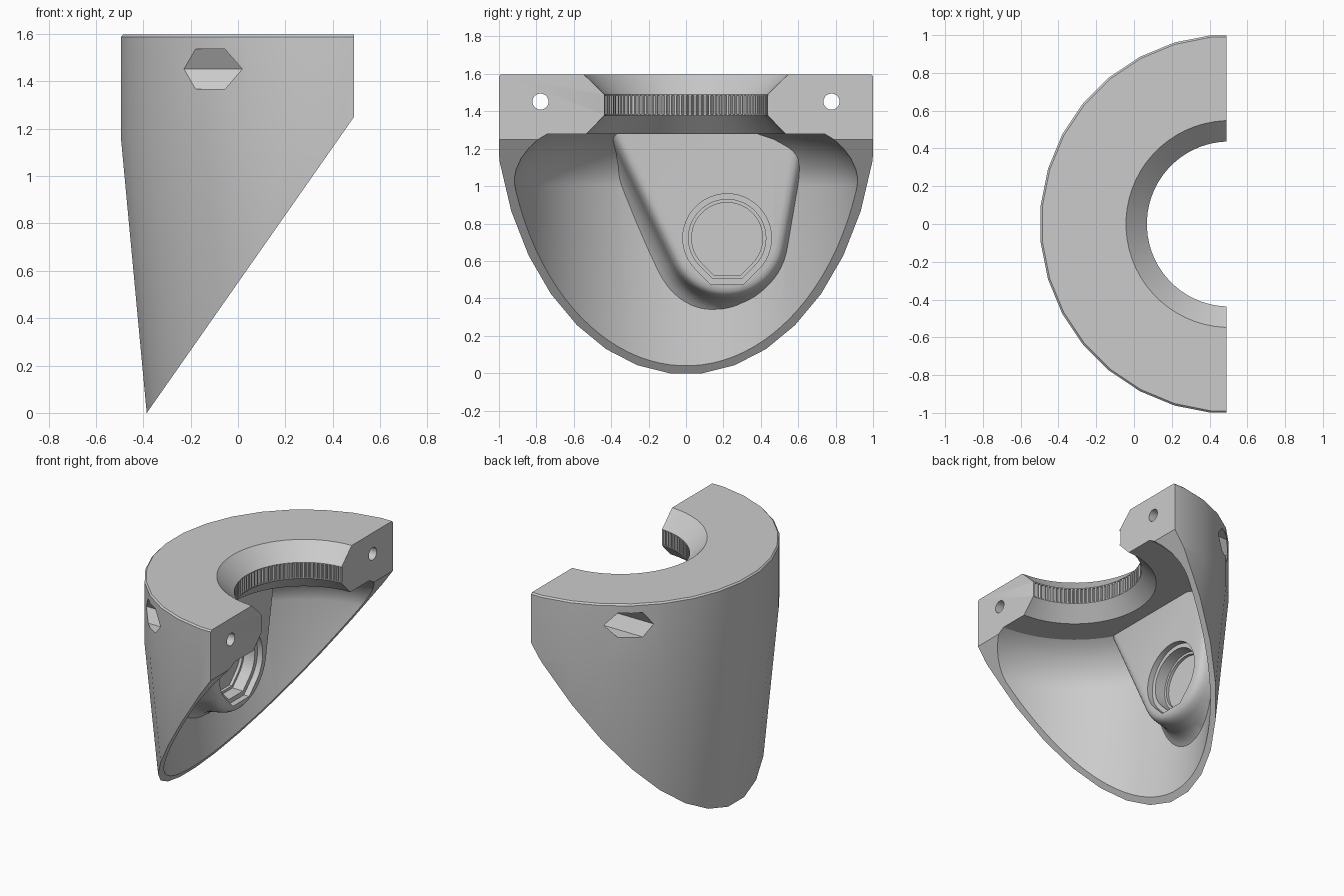
import bpy, bmesh
from math import sin, cos, pi, radians
from mathutils import Vector

if "Cube" in bpy.data.objects:
    bpy.data.objects.remove(bpy.data.objects["Cube"])

CX = 0.505  # axis of the half ring


def loft(name, rings):
    """Closed solid through a list of equal-length point rings."""
    bm = bmesh.new()
    vs = [[bm.verts.new(p) for p in ring] for ring in rings]
    n = len(vs[0])
    for a, b in zip(vs, vs[1:]):
        for i in range(n):
            bm.faces.new((a[i], a[(i + 1) % n], b[(i + 1) % n], b[i]))
    bm.faces.new(vs[0])
    bm.faces.new(vs[-1])
    bmesh.ops.recalc_face_normals(bm, faces=bm.faces)
    me = bpy.data.meshes.new(name)
    bm.to_mesh(me)
    bm.free()
    ob = bpy.data.objects.new(name, me)
    bpy.context.collection.objects.link(ob)
    return ob


def revolve(name, profile, n):
    ang = [2 * pi * (i + 0.5) / n for i in range(n)]
    return loft(name, [[(CX + r * cos(a), r * sin(a), z) for a in ang] for r, z in profile])


def subtract(target, cutter):
    cutter.hide_render = True
    m = target.modifiers.new("cut", 'BOOLEAN')
    m.operation, m.solver, m.object = 'DIFFERENCE', 'EXACT', cutter
    bpy.context.view_layer.objects.active = target
    bpy.ops.object.modifier_apply(modifier=m.name)
    bpy.data.objects.remove(cutter)


def trim(ob, co, no):
    """Cut away everything on the normal side and cap the cut."""
    bm = bmesh.new()
    bm.from_mesh(ob.data)
    geom = bm.verts[:] + bm.edges[:] + bm.faces[:]
    bmesh.ops.bisect_plane(bm, geom=geom, plane_co=Vector(co), plane_no=Vector(no).normalized(),
                           clear_outer=True)
    bmesh.ops.holes_fill(bm, edges=[e for e in bm.edges if e.is_boundary], sides=0)
    bmesh.ops.recalc_face_normals(bm, faces=bm.faces)
    bm.to_mesh(ob.data)
    bm.free()


# Outer half-round body with a slanted underside
body = revolve("half_ring_funnel", [(0.876, -0.2), (1.004, 1.16), (1.004, 1.588), (0.994, 1.598)], 32)
trim(body, (0.49, 0, 0), (1, 0, 0))
trim(body, (-0.385, 0, 0), (1.25, 0, -0.875))

# Hollow with a rounded shoulder under the collar
cavity = revolve("cavity_cutter", [
    (0.852, -0.1), (0.935, 1.0), (0.932, 1.04), (0.917, 1.09), (0.885, 1.15),
    (0.84, 1.205), (0.79, 1.25), (0.74, 1.28)], 96)

# Rounded boss left standing inside the hollow
BY, BZ = 0.22, 0.722


def boss_ring(x, r):
    a0, a1 = radians(206), radians(350)
    pts = [(BY + r * cos(a), BZ + r * sin(a)) for a in [a0 + (a1 - a0) * i / 24 for i in range(25)]]

    def up(p, dy, dz):
        t = (1.4 - p[1]) / dz
        return (p[0] + dy * t, 1.4)
    pts.append(up(pts[-1], -sin(a1), cos(a1)))
    pts.append(up(pts[0], sin(a0), -cos(a0)))
    return [(x, y, z) for y, z in pts]


boss = loft("boss_form", [boss_ring(x, r) for x, r in [
    (-0.6, 0.43), (-0.4, 0.43), (-0.365, 0.385), (-0.33, 0.355), (-0.28, 0.335), (-0.21, 0.323),
    (-0.175, 0.315), (-0.15, 0.302), (-0.136, 0.285), (-0.13, 0.262)]])
subtract(cavity, boss)
subtract(body, cavity)

# Chamfered bore and its ring of grip teeth
subtract(body, revolve("bore_cutter", [(0.61, 1.2), (0.437, 1.378), (0.437, 1.49), (0.652, 1.7)], 64))
TEETH = 104
tooth_r = (0.43, 0.43, 0.449, 0.449)
subtract(body, loft("teeth_cutter", [
    [(CX + tooth_r[i % 4] * cos(a), tooth_r[i % 4] * sin(a), z)
     for i in range(TEETH * 4)
     for a in [2 * pi * (i + 0.3 * (i % 2 == 0)) / (TEETH * 4)]] for z in (1.383, 1.485)]))


# Stepped pocket in the boss: circle with a clipped 45-degree bottom
def pocket_ring(x, r):
    pts = [(r * cos(a), r * sin(a)) for a in [radians(-45 + 270 * i / 36) for i in range(37)]]
    pts += [(-0.373 * r, -1.041 * r), (0.373 * r, -1.041 * r)]
    return [(x, BY + y, BZ + z) for y, z in pts]


subtract(body, loft("pocket_cutter", [pocket_ring(x, r) for x, r in [
    (0.2, 0.237), (-0.17, 0.237), (-0.17, 0.207), (-0.25, 0.207), (-0.25, 0.19), (-0.27, 0.19)]]))


# Bolt holes and hexagonal nut pockets on both sides
def prism(name, x0, x1, y, r, n):
    return loft(name, [[(x, y + r * cos(2 * pi * i / n), 1.452 + r * sin(2 * pi * i / n))
                        for i in range(n)] for x in (x0, x1)])


for y in (-0.778, 0.778):
    subtract(body, prism("bolt_cutter", -0.5, 0.7, y, 0.043, 24))
    subtract(body, prism("nut_cutter", -0.6, 0.16, y, 0.098, 6))

# Smooth curved walls, keep hard edges
bpy.ops.object.select_all(action='DESELECT')
body.select_set(True)
bpy.context.view_layer.objects.active = body
bpy.ops.object.shade_smooth_by_angle(angle=radians(28))
